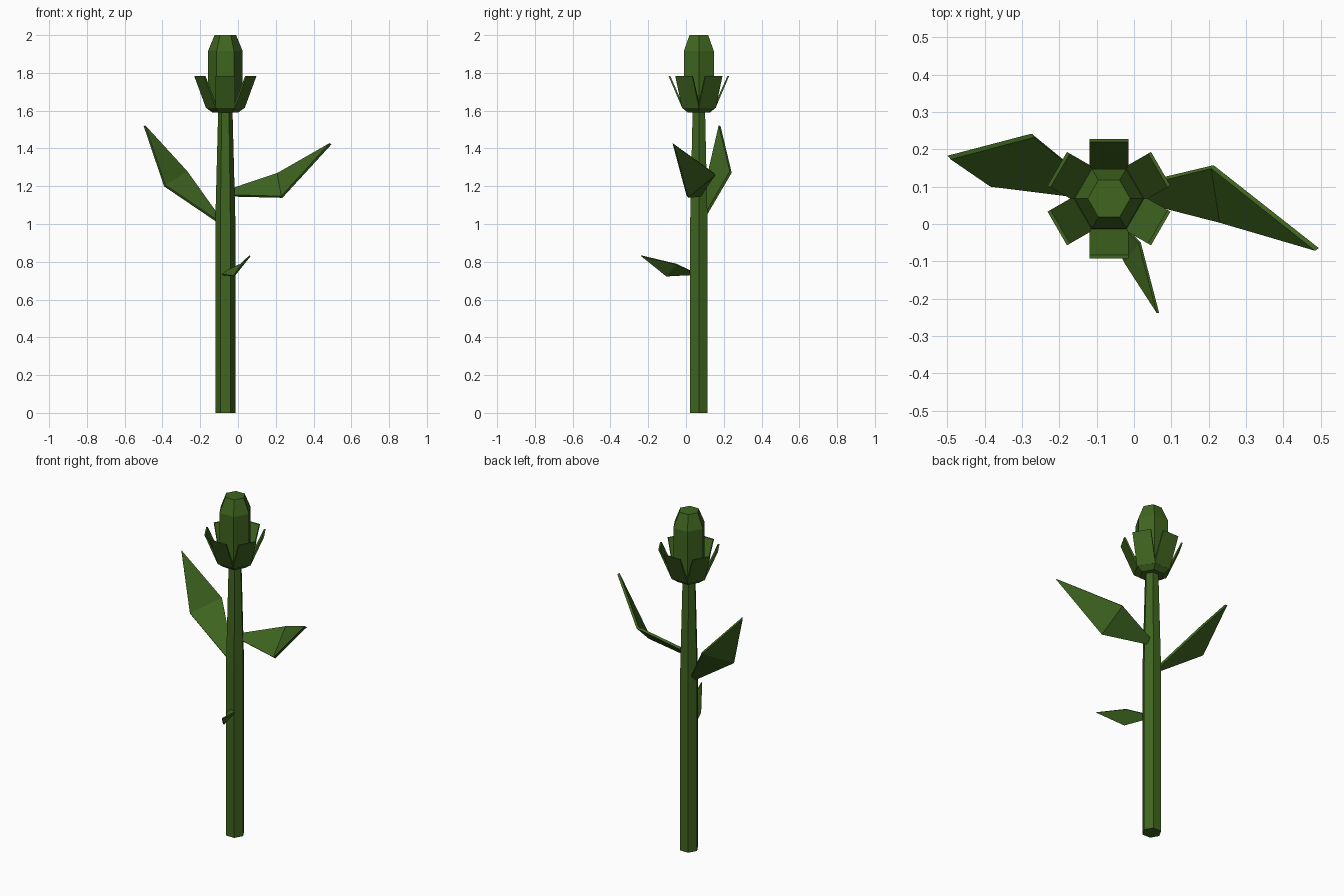
import bpy
from math import sin, cos, pi
from mathutils import Vector, Matrix

if "Cube" in bpy.data.objects:
    bpy.data.objects.remove(bpy.data.objects["Cube"])

CX, CY = -0.067, 0.068   # axis of the stem

green = bpy.data.materials.new("leaf_green")
green.diffuse_color = (0.05, 0.13, 0.014, 1)
green.use_nodes = True
green.node_tree.nodes["Principled BSDF"].inputs["Base Color"].default_value = green.diffuse_color


def make(name, verts, faces):
    mesh = bpy.data.meshes.new(name)
    mesh.from_pydata([tuple(v) for v in verts], [], faces)
    mesh.materials.append(green)
    ob = bpy.data.objects.new(name, mesh)
    bpy.context.collection.objects.link(ob)
    return ob


def hex_tower(name, profile):
    """Closed six-sided lathe from (radius, z) pairs."""
    verts, faces = [], []
    for r, z in profile:
        verts += [(CX + r * cos(i * pi / 3), CY + r * sin(i * pi / 3), z) for i in range(6)]
    for k in range(len(profile) - 1):
        for i in range(6):
            a, b = k * 6 + i, k * 6 + (i + 1) % 6
            faces.append((a, b, b + 6, a + 6))
    top = 6 * (len(profile) - 1)
    faces += [tuple(range(5, -1, -1)), tuple(range(top, top + 6))]
    return make(name, verts, faces)


def leaf(name, root_a, root_b, mid_a, mid_b, tip, thickness):
    """Folded leaf: a root panel and a pointed tip panel, given thickness."""
    ob = make(name, [root_a, root_b, mid_b, mid_a, tip], [(0, 1, 2, 3), (3, 2, 4)])
    mod = ob.modifiers.new("thickness", 'SOLIDIFY')
    mod.thickness = thickness
    mod.offset = 0
    return ob


# Stem, flower cup and closed bud
hex_tower("stem", [(0.053, 0), (0.053, 1.02), (0.038, 1.6)])
hex_tower("bud_cup", [(0.068, 1.59), (0.102, 1.615), (0.09, 1.63)])
hex_tower("bud", [(0.09, 1.61), (0.092, 1.915), (0.057, 2.0)])

# Six sepals leaning out from the sides of the cup
section = [(0.088, 1.613), (0.16, 1.783), (0.151, 1.783), (0.078, 1.618)]
for i in range(6):
    turn = Matrix.Rotation(pi / 6 + i * pi / 3, 3, 'Z')
    verts = [Vector((CX, CY, 0)) + turn @ Vector((r, s * 0.052, z))
             for s in (-1, 1) for r, z in section]
    faces = [(0, 1, 2, 3), (7, 6, 5, 4)]
    faces += [(j, j + 4, (j + 1) % 4 + 4, (j + 1) % 4) for j in range(4)]
    make(f"sepal_{i + 1}", verts, faces)

# Three leaves
leaf("right_leaf", (-0.03, 0.095, 1.185), (-0.03, 0.075, 1.15),
     (0.21, 0.153, 1.265), (0.232, 0.008, 1.143), (0.49, -0.068, 1.425), 0.014)
leaf("left_leaf", (-0.11, 0.105, 1.05), (-0.11, 0.07, 1.015),
     (-0.271, 0.237, 1.275), (-0.388, 0.105, 1.203), (-0.495, 0.178, 1.52), 0.014)
leaf("small_leaf", (-0.06, 0.028, 0.75), (-0.085, 0.028, 0.732),
     (0.015, -0.05, 0.787), (-0.022, -0.105, 0.725), (0.064, -0.238, 0.832), 0.008)
